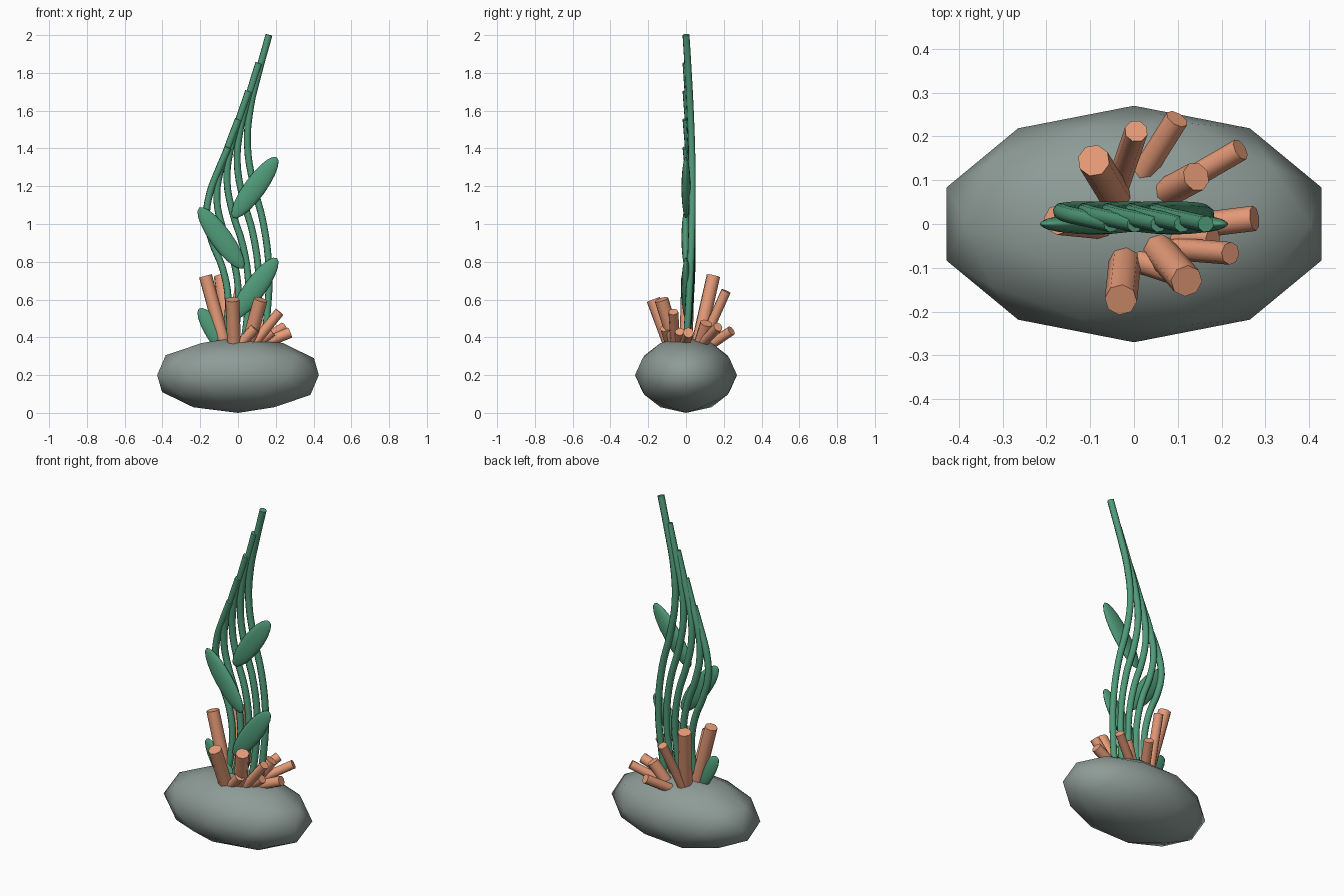
import bpy, math
from mathutils import Vector

if "Cube" in bpy.data.objects:
    bpy.data.objects.remove(bpy.data.objects["Cube"])


def material(name, color):
    m = bpy.data.materials.new(name)
    m.diffuse_color = color
    m.use_nodes = True
    m.node_tree.nodes["Principled BSDF"].inputs["Base Color"].default_value = m.diffuse_color
    return m


GREEN = material("kelp_green", (0.08, 0.33, 0.19, 1))
CORAL = material("coral_orange", (0.80, 0.33, 0.19, 1))
STONE = material("stone_grey", (0.27, 0.33, 0.31, 1))


def finish(name, mat, angle=60):
    ob = bpy.context.object
    ob.name = name
    ob.data.materials.append(mat)
    bpy.ops.object.shade_smooth_by_angle(angle=math.radians(angle))
    return ob


# Rock base: faceted ellipsoid
bpy.ops.mesh.primitive_ico_sphere_add(subdivisions=2, radius=1, location=(0, 0, 0.2))
bpy.context.object.scale = (0.45, 0.27, 0.2)
bpy.ops.object.transform_apply(location=False, rotation=False, scale=True)
finish("rock", STONE, 80)


# Kelp stems: the same S-curve, stretched to five heights
SWAY = [(0, -0.03), (0.12, -0.008), (0.25, 0), (0.4, -0.03),
        (0.53, -0.085), (0.65, -0.114), (0.77, -0.098), (0.88, -0.055), (1, 0)]
BASE_Z = 0.34
for i in range(5):
    top_x, top_z = -0.052 + 0.054 * i, 1.405 + 0.149 * i
    curve = bpy.data.curves.new("kelp_stem", "CURVE")
    curve.dimensions = "3D"
    curve.bevel_depth = 0.019
    curve.bevel_resolution = 2
    curve.use_fill_caps = True
    curve.resolution_u = 4
    spline = curve.splines.new("BEZIER")
    spline.bezier_points.add(len(SWAY) - 1)
    for p, (t, dx) in zip(spline.bezier_points, SWAY):
        p.co = (top_x + dx, 0.033 * math.sin(math.pi * t), BASE_Z + t * (top_z - BASE_Z))
        p.handle_left_type = p.handle_right_type = "AUTO"
    ob = bpy.data.objects.new(f"kelp_stem_{i + 1}", curve)
    bpy.context.collection.objects.link(ob)
    bpy.context.view_layer.objects.active = ob
    bpy.ops.object.select_all(action="DESELECT")
    ob.select_set(True)
    bpy.ops.object.convert(target="MESH")
    finish(f"kelp_stem_{i + 1}", GREEN)

# Kelp leaves: flat ellipsoids alternating left and right
for i in range(4):
    side = -1 if i % 2 == 0 else 1
    bpy.ops.mesh.primitive_uv_sphere_add(
        segments=16, ring_count=10, radius=1,
        location=(0.09 * side, 0, 0.392 + 0.267 * i),
        rotation=(0, side * math.radians(36), 0))
    bpy.context.object.scale = (0.057, 0.024, 0.198)
    finish(f"kelp_leaf_{i + 1}", GREEN)

# Coral tubes: base point, tip point, radius
TUBES = [
    ((-0.07, 0.00, 0.35), (-0.172, 0.01, 0.725), 0.035),
    ((-0.04, 0.06, 0.35), (-0.092, 0.145, 0.725), 0.037),
    ((-0.04, 0.08, 0.35), (0.005, 0.212, 0.645), 0.027),
    ((0.01, 0.10, 0.34), (0.098, 0.24, 0.435), 0.027),
    ((0.07, 0.07, 0.35), (0.243, 0.17, 0.455), 0.026),
    ((0.07, 0.07, 0.35), (0.142, 0.108, 0.475), 0.034),
    ((0.09, -0.01, 0.35), (0.275, 0.013, 0.425), 0.029),
    ((0.07, -0.055, 0.35), (0.22, -0.067, 0.535), 0.026),
    ((0.08, -0.03, 0.35), (0.18, -0.033, 0.43), 0.026),
    ((0.05, -0.05, 0.35), (0.12, -0.13, 0.60), 0.037),
    ((0.00, -0.08, 0.35), (0.09, -0.11, 0.45), 0.028),
    ((-0.02, -0.08, 0.35), (-0.03, -0.173, 0.60), 0.037),
]
for i, (base, tip, radius) in enumerate(TUBES):
    a, b = Vector(base), Vector(tip)
    bpy.ops.mesh.primitive_cylinder_add(
        vertices=8, radius=radius, depth=(b - a).length, location=(a + b) / 2,
        rotation=(b - a).to_track_quat("Z", "Y").to_euler())
    finish(f"coral_tube_{i + 1}", CORAL)
